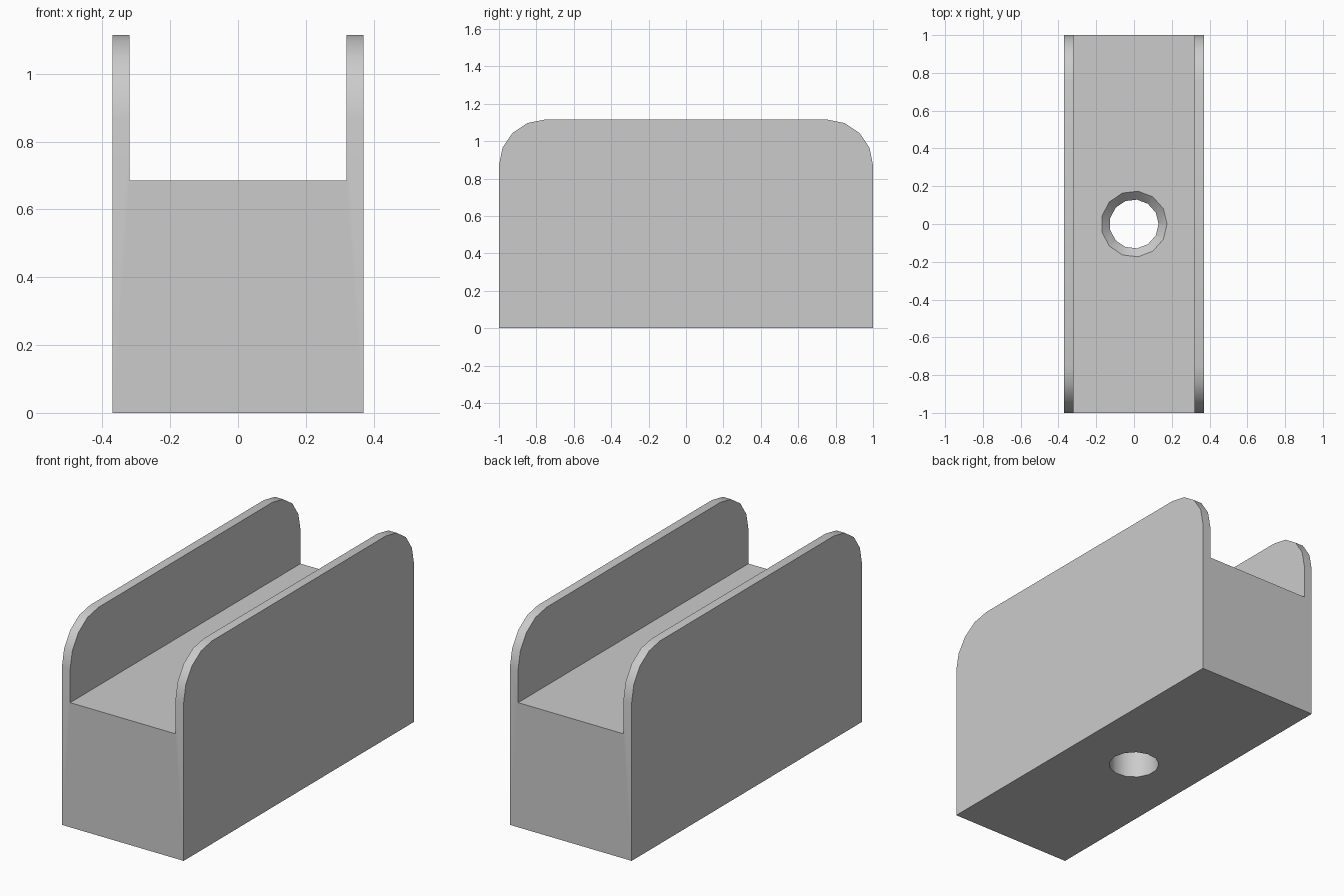
import bpy, bmesh
from math import radians
from mathutils import Matrix

cube = bpy.data.objects.get("Cube")
if cube:
    bpy.data.objects.remove(cube, do_unlink=True)

HALF_W, INNER_W, HALF_L = 0.37, 0.32, 1.0
FLOOR, TOP, FILLET = 0.685, 1.115, 0.245
HOLE_R, SINK_R, SIDES = 0.13, 0.175, 13

grey = bpy.data.materials.new("plain grey")
grey.use_nodes = True
colour = (0.6, 0.6, 0.6, 1)
grey.diffuse_color = colour
grey.node_tree.nodes["Principled BSDF"].inputs["Base Color"].default_value = colour


def add_object(name, bm):
    bmesh.ops.recalc_face_normals(bm, faces=bm.faces)
    mesh = bpy.data.meshes.new(name)
    bm.to_mesh(mesh)
    bm.free()
    mesh.materials.append(grey)
    obj = bpy.data.objects.new(name, mesh)
    bpy.context.collection.objects.link(obj)
    return obj


# Channel block: U profile extruded front to back
half = [(HALF_W, 0), (HALF_W, TOP), (INNER_W, TOP), (INNER_W, FLOOR)]
profile = half + [(-x, z) for x, z in reversed(half)]
bm = bmesh.new()
face = bm.faces.new([bm.verts.new((x, -HALF_L, z)) for x, z in profile])
ext = bmesh.ops.extrude_face_region(bm, geom=[face], use_keep_orig=True)
bmesh.ops.translate(bm, vec=(0, 2 * HALF_L, 0),
                    verts=[g for g in ext["geom"] if isinstance(g, bmesh.types.BMVert)])
bmesh.ops.recalc_face_normals(bm, faces=bm.faces)

# Rounded upper corners of both walls
corners = [e for e in bm.edges
           if all(v.co.z > TOP - 0.001 for v in e.verts)
           and abs(e.verts[0].co.y - e.verts[1].co.y) < 0.001]
bmesh.ops.bevel(bm, geom=corners, offset=FILLET, offset_type='OFFSET',
                segments=4, profile=0.5, affect='EDGES')
block = add_object("channel_block", bm)

# Countersunk hole through the floor
def cone(bm, r_low, r_high, z_low, z_high):
    bmesh.ops.create_cone(bm, cap_ends=True, segments=SIDES, radius1=r_low, radius2=r_high,
                          depth=z_high - z_low,
                          matrix=Matrix.Translation((0, 0, (z_low + z_high) / 2))
                          @ Matrix.Rotation(radians(-90), 4, 'Z'))

depth = SINK_R - HOLE_R
for name, dims in (("hole_cutter", (HOLE_R, HOLE_R, -0.1, FLOOR + 0.1)),
                   ("countersink_cutter", (HOLE_R - 0.02, SINK_R + 0.02,
                                           FLOOR - depth - 0.02, FLOOR + 0.02))):
    bm = bmesh.new()
    cone(bm, *dims)
    cutter = add_object(name, bm)
    cutter.hide_render = True
    mod = block.modifiers.new(name, 'BOOLEAN')
    mod.operation = 'DIFFERENCE'
    mod.solver = 'EXACT'
    mod.object = cutter
    bpy.context.view_layer.objects.active = block
    bpy.ops.object.modifier_apply(modifier=name)
    bpy.data.objects.remove(cutter, do_unlink=True)

# Smooth fillets and hole, crisp edges elsewhere
bpy.ops.object.select_all(action='DESELECT')
block.select_set(True)
bpy.context.view_layer.objects.active = block
bpy.ops.object.shade_smooth_by_angle(angle=radians(30))
